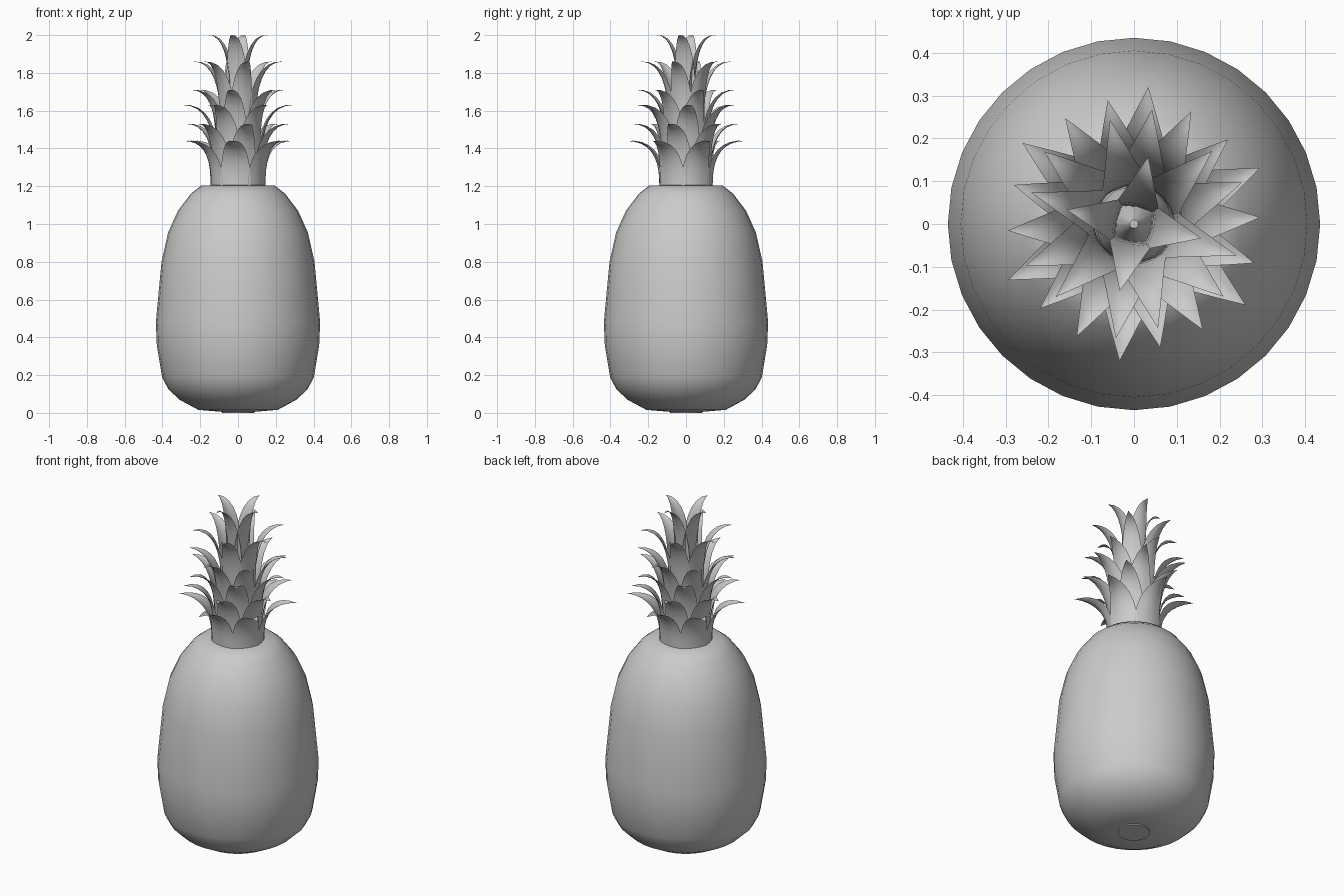
import bpy, bmesh, math
from mathutils import Vector

if "Cube" in bpy.data.objects:
    bpy.data.objects.remove(bpy.data.objects["Cube"])

grey = bpy.data.materials.new("plain grey")
grey.diffuse_color = (0.6, 0.6, 0.6, 1)
grey.use_nodes = True
grey.node_tree.nodes["Principled BSDF"].inputs["Base Color"].default_value = grey.diffuse_color


def finish(name, bm, angle=60):
    me = bpy.data.meshes.new(name)
    bm.to_mesh(me)
    bm.free()
    me.materials.append(grey)
    ob = bpy.data.objects.new(name, me)
    bpy.context.collection.objects.link(ob)
    bpy.ops.object.select_all(action='DESELECT')
    ob.select_set(True)
    bpy.context.view_layer.objects.active = ob
    bpy.ops.object.shade_smooth_by_angle(angle=math.radians(angle))
    return ob


def lathe(name, profile, segs=32, angle=60):
    """Revolve (radius, z) points listed from bottom to top."""
    bm = bmesh.new()
    rings = [[bm.verts.new((r * math.cos(2 * math.pi * i / segs),
                            r * math.sin(2 * math.pi * i / segs), z))
              for i in range(segs)] for r, z in profile]
    for a, b in zip(rings, rings[1:]):
        for i in range(segs):
            j = (i + 1) % segs
            bm.faces.new((a[i], a[j], b[j], b[i]))
    bm.faces.new(rings[0][::-1])
    bm.faces.new(rings[-1])
    return finish(name, bm, angle)


# Fruit body
lathe("fruit_body", [
    (0.09, 0.006), (0.21, 0.016), (0.31, 0.07), (0.37, 0.127), (0.402, 0.19),
    (0.43, 0.36), (0.435, 0.48), (0.405, 0.80), (0.37, 0.955), (0.318, 1.07),
    (0.25, 1.16), (0.195, 1.203), (0.10, 1.207)])

# Round scar under the fruit
lathe("stem_scar", [(0.086, 0.0), (0.086, 0.012)], angle=30)

# Inner core of the crown
lathe("crown_core", [(0.10, 1.19), (0.09, 1.45), (0.05, 1.65), (0.01, 1.75)], 12)


def leaf(bm, ang, z0, z1, r0, r1, w, rows=9):
    """Curved pointed leaf: upright at the base, level at the tip."""
    out = Vector((math.cos(ang), math.sin(ang), 0))
    side = Vector((-math.sin(ang), math.cos(ang), 0))
    up = Vector((0, 0, 1))

    def spine(t):
        return out * (r0 + (r1 - r0) * t ** 2.4) + \
            up * (z0 + (z1 - z0) * math.sin(t * math.pi / 2))

    prev = None
    for k in range(rows):
        t = k / rows
        p = spine(t)
        d = (spine(t + 0.01) - p).normalized()
        inward = d.cross(side).normalized()
        if inward.dot(up - out) < 0:
            inward = -inward
        hw = w * (1 - t ** 2.2)
        row = [bm.verts.new(p + side * (hw * s) + inward * (hw * 0.25 * s * s))
               for s in (-1, -0.5, 0, 0.5, 1)]
        if prev:
            for i in range(4):
                bm.faces.new((prev[i], prev[i + 1], row[i + 1], row[i]))
        prev = row
    tip = bm.verts.new(spine(1))
    for i in range(4):
        bm.faces.new((prev[i], prev[i + 1], tip))


# Crown tiers: leaf count, first angle, base z, tip z, base r, tip r, half width
tiers = [
    (6, 24, 1.20, 1.44, 0.142, 0.322, 0.080),
    (6, 42, 1.22, 1.53, 0.130, 0.295, 0.074),
    (6, 3, 1.28, 1.63, 0.122, 0.295, 0.072),
    (6, 21, 1.36, 1.71, 0.110, 0.270, 0.068),
    (6, 43, 1.48, 1.86, 0.090, 0.250, 0.062),
    (4, 78, 1.58, 2.00, 0.040, 0.160, 0.060),
]
for n, (count, first, z0, z1, r0, r1, w) in enumerate(tiers):
    bm = bmesh.new()
    for i in range(count):
        leaf(bm, math.radians(first + 360 * i / count), z0, z1, r0, r1, w)
    finish("crown_leaves_%d" % (n + 1), bm)
